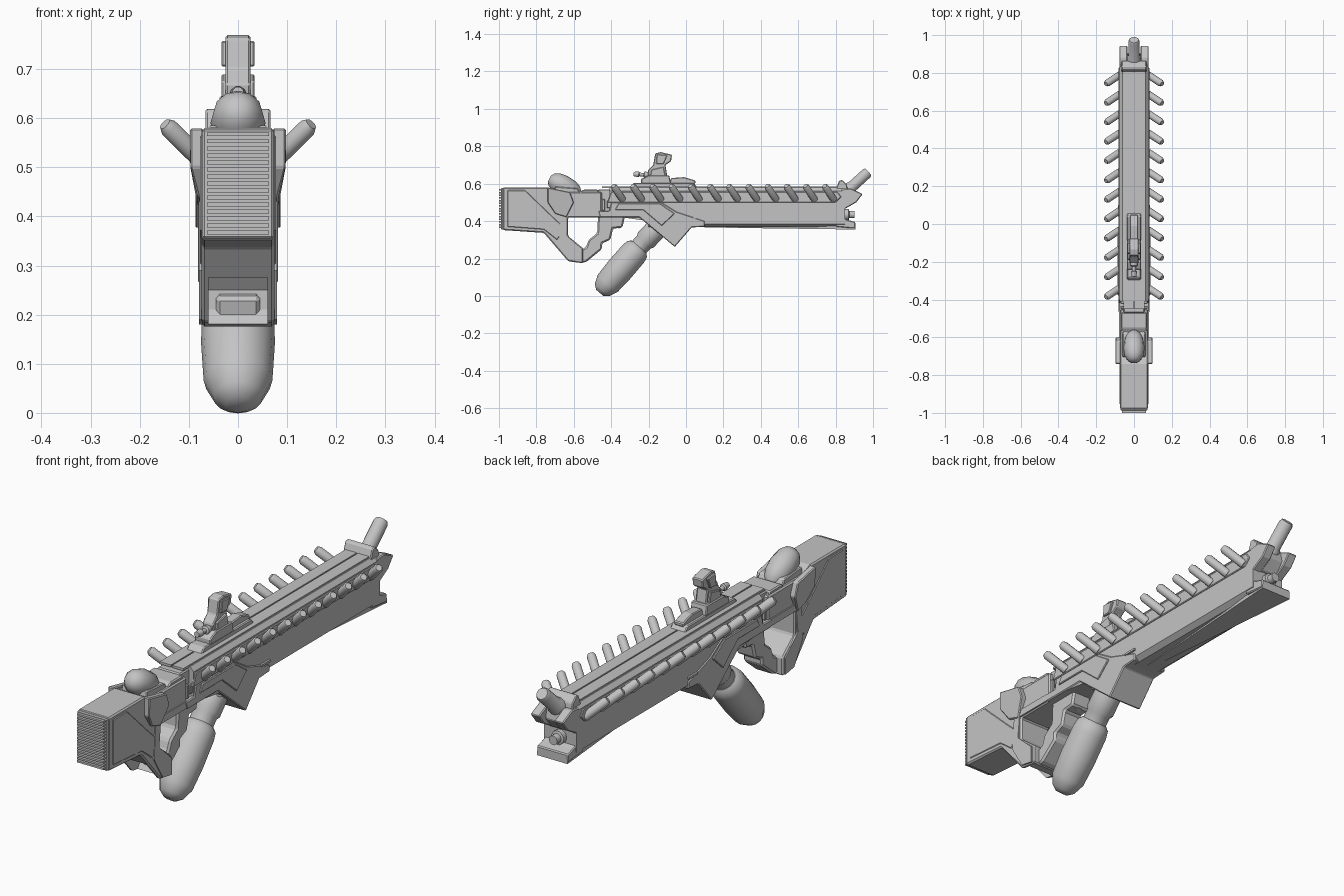
import bpy, bmesh, math
from mathutils import Vector

old = bpy.data.objects.get("Cube")
if old:
    bpy.data.objects.remove(old, do_unlink=True)

grey = bpy.data.materials.new("plain_grey")
grey.use_nodes = True
grey.diffuse_color = (0.55, 0.55, 0.55, 1)
grey.node_tree.nodes["Principled BSDF"].inputs["Base Color"].default_value = (0.55, 0.55, 0.55, 1)


def finish(name, bm, bevel=0.0, smooth=False):
    bmesh.ops.recalc_face_normals(bm, faces=bm.faces)
    mesh = bpy.data.meshes.new(name)
    bm.to_mesh(mesh)
    bm.free()
    obj = bpy.data.objects.new(name, mesh)
    bpy.context.collection.objects.link(obj)
    mesh.materials.append(grey)
    if bevel:
        mod = obj.modifiers.new("edge_bevel", "BEVEL")
        mod.width = bevel
        mod.segments = 1
        mod.limit_method = "ANGLE"
    if smooth:
        bpy.ops.object.select_all(action="DESELECT")
        obj.select_set(True)
        bpy.context.view_layer.objects.active = obj
        bpy.ops.object.shade_smooth_by_angle(angle=math.radians(40))
    return obj


def solid(name, ring_a, ring_b, bevel=0.0):
    """Close two matching outlines into a solid."""
    bm = bmesh.new()
    a = [bm.verts.new(p) for p in ring_a]
    b = [bm.verts.new(p) for p in ring_b]
    bm.faces.new(a)
    bm.faces.new(b[::-1])
    for i in range(len(a)):
        j = (i + 1) % len(a)
        bm.faces.new((a[i], b[i], b[j], a[j]))
    return finish(name, bm, bevel)


def prism(name, outline, x0, x1, bevel=0.0):
    """Side outline of (y, z) points, extruded across x."""
    return solid(name, [(x0, y, z) for y, z in outline], [(x1, y, z) for y, z in outline], bevel)


def slab(name, outline, half, bevel=0.0):
    return prism(name, outline, -half, half, bevel)


def box(name, x, y, z, bevel=0.0):
    return prism(name, [(y[0], z[0]), (y[1], z[0]), (y[1], z[1]), (y[0], z[1])], x[0], x[1], bevel)


def lathe(name, start, end, profile, sides=16):
    """Rings of (position along axis 0..1, radius) between two points."""
    start, end = Vector(start), Vector(end)
    axis = end - start
    turn = axis.to_track_quat("Z", "Y")
    bm = bmesh.new()
    rings = []
    for t, r in profile:
        angles = [math.tau * i / sides for i in range(sides)]
        rings.append([bm.verts.new(start + axis * t + turn @ Vector((r * math.cos(a), r * math.sin(a), 0)))
                      for a in angles])
    for a, b in zip(rings, rings[1:]):
        for i in range(sides):
            j = (i + 1) % sides
            bm.faces.new((a[i], a[j], b[j], b[i]))
    bm.faces.new(rings[0][::-1])
    bm.faces.new(rings[-1])
    return finish(name, bm, smooth=True)


def cut(target, cutter):
    cutter.hide_render = True
    cutter.hide_set(True)
    mod = target.modifiers.new("cut", "BOOLEAN")
    mod.object = cutter
    mod.solver = "EXACT"


# Stock with open loop behind the grip
stock = slab("stock", [(-.98, .58), (-.74, .58), (-.69, .555), (-.45, .555), (-.45, .42), (-.63, .42),
                       (-.63, .32), (-.55, .255), (-.55, .175), (-.63, .185), (-.76, .337), (-.98, .352)],
             .074, .006)
cut(stock, prism("stock_underside_cutter", [(-.74, .25), (-.64, .33), (-.575, .25), (-.575, .21), (-.62, .14)],
                 -.06, .06))

# Butt plate with horizontal ribs
box("butt_plate", (-.072, .072), (-.988, -.975), (.355, .578), .004)
for i in range(15):
    z = .363 + i * .0143
    box(f"butt_rib_{i + 1}", (-.063, .063), (-1.0, -.985), (z, z + .008))

# Raised shoulders, side panels and strut plates on both sides
for side, label in ((1, "left"), (-1, "right")):
    ax, bx = side * .07, side * .098
    shoulder = [(-.74, .58), (-.62, .555), (-.60, .50), (-.64, .42), (-.70, .44), (-.74, .50)]
    inner = [(ax, y, z) for y, z in shoulder]
    outer = [(bx if z > .49 else side * .082, y, z) for y, z in shoulder]
    solid(f"{label}_shoulder", inner, outer, .004)
    prism(f"{label}_stock_panel", [(-.955, .565), (-.86, .565), (-.72, .43), (-.645, .36), (-.69, .30),
                                   (-.76, .355), (-.955, .37)], side * .07, side * .077, .003)
    prism(f"{label}_strut_plate", [(-.67, .43), (-.645, .455), (-.46, .455), (-.46, .425), (-.635, .425),
                                   (-.645, .33), (-.56, .25), (-.56, .18), (-.62, .19), (-.68, .29)],
          side * .07, side * .079)

# Rounded cheek rest and the block ahead of it
lathe("cheek_rest", (0, -.73, .628), (0, -.57, .545),
      [(0, .016), (.06, .034), (.2, .05), (.45, .056), (.75, .05), (.92, .036), (1, .02)], 12)
slab("cheek_rest_base", [(-.71, .54), (-.70, .585), (-.58, .575), (-.56, .54)], .06, .004)
slab("receiver_block", [(-.57, .50), (-.57, .555), (-.55, .568), (-.47, .568), (-.46, .50)], .068, .005)

# Hand grip with finger notches and trigger
slab("hand_grip", [(-.575, .178), (-.535, .18), (-.45, .25), (-.45, .28), (-.405, .30), (-.39, .36), (-.34, .365),
                   (-.325, .43), (-.47, .43), (-.475, .335), (-.52, .30), (-.535, .26), (-.59, .235)],
     .045, .008)
slab("trigger", [(-.37, .42), (-.355, .42), (-.345, .365), (-.36, .36)], .012)

# Main body, a chamfered bar from receiver to nose
half = [(.06, .58), (.077, .562), (.077, .385), (.055, .368)]
section = half + [(-x, z) for x, z in reversed(half)]
solid("main_body", [(x, -.41, z if z > .45 else .43) for x, z in section],
      [(x, -.2, z if z > .45 else .40) for x, z in section])
solid("barrel_housing", [(x, -.2, z) for x, z in section], [(x, .85, z) for x, z in section])
solid("bottom_keel", [(-.012, .1, .366), (.012, .1, .366), (.012, .1, .374), (-.012, .1, .374)],
      [(-.072, .905, .355), (.072, .905, .355), (.072, .905, .374), (-.072, .905, .374)])
slab("nose_lip", [(.80, .37), (.905, .36), (.905, .395), (.87, .405), (.80, .43)], .074, .004)
for label, x0, x1 in (("left", .003, .056), ("right", -.056, -.003)):
    box(f"{label}_top_panel", (x0, x1), (-.45, .86), (.576, .586))
box("receiver_core", (-.055, .055), (-.47, -.39), (.43, .57), .005)

# Receiver side mechanism
for side, label in ((1, "left"), (-1, "right")):
    for i in range(3):
        y = -.475 + i * .026
        box(f"{label}_latch_{i + 1}", sorted((side * .05, side * .072)), (y, y + .016),
            (.445 + i * .012, .525 - i * .008), .003)

# Lower guard, with raised angular plates
slab("lower_guard", [(-.47, .455), (-.46, .42), (-.25, .42), (-.06, .262), (.012, .345), (.03, .366), (.10, .37),
                     (.10, .40), (-.05, .45), (-.13, .50), (-.40, .50), (-.41, .455)], .081, .004)
for side, label in ((1, "left"), (-1, "right")):
    prism(f"{label}_guard_plate", [(-.38, .46), (-.23, .46), (-.13, .375), (-.06, .44), (-.14, .495), (-.36, .495)],
          side * .078, side * .087, .003)
    box(f"{label}_guard_pin", sorted((side * .07, side * .085)), (.04, .10), (.413, .422))
    prism(f"{label}_peg_strip", [(-.42, .50), (.80, .50), (.83, .53), (.81, .556), (-.40, .556)],
          side * .07, side * .082, .003)

# Angled pegs in two mirrored rows
for i in range(12):
    y = .765 - i * .1026
    for side, label in ((1, "left"), (-1, "right")):
        lathe(f"{label}_peg_{i + 1}", (side * .075, y + .025, .515), (side * .149, y - .024, .588),
              [(0, .019), (.9, .019), (1, .013)], 10)

# Drum below the guard, with neck
lathe("drum", (0, -.462, .017), (0, -.25, .262),
      [(0, .025), (.06, .05), (.2, .07), (.5, .075), (.85, .074), (.95, .068), (1, .052)], 16)
lathe("drum_neck", (0, -.27, .24), (0, -.12, .40), [(0, .05), (.3, .05), (.36, .058), (.7, .058), (1, .05)], 12)

# Nose bracket, wings and raised muzzle
slab("nose_bracket", [(.80, .565), (.818, .615), (.835, .62), (.86, .595), (.87, .54), (.84, .51)], .066, .004)
for side, label in ((1, "left"), (-1, "right")):
    prism(f"{label}_nose_wing", [(.83, .57), (.88, .575), (.945, .545), (.91, .50), (.84, .46)],
          side * .035, side * .077, .004)
slab("nose_core", [(.84, .57), (.89, .57), (.90, .52), (.86, .47), (.84, .47)], .04, .004)
lathe("raised_muzzle", (0, .85, .55), (0, .975, .664), [(0, .036), (.25, .036), (.3, .03), (.93, .03), (1, .024)], 14)
lathe("lower_nozzle", (0, .84, .435), (0, .90, .435), [(0, .03), (.5, .03), (.55, .02), (1, .02)], 10)

# Sight rail and sight
slab("sight_rail", [(-.30, .582), (-.28, .605), (.04, .605), (.06, .582)], .036, .004)
slab("sight_base", [(-.24, .60), (-.24, .625), (-.20, .645), (-.09, .645), (-.08, .60)], .038, .004)
slab("sight_body", [(-.20, .63), (-.205, .67), (-.175, .70), (-.165, .762), (-.135, .769), (-.075, .755),
                    (-.08, .72), (-.11, .70), (-.10, .64)], .025, .004)
slab("sight_hood", [(-.16, .705), (-.155, .757), (-.10, .752), (-.12, .705)], .034, .003)
slab("sight_side_guard", [(-.19, .64), (-.185, .675), (-.12, .69), (-.11, .64)], .034, .003)
lathe("sight_eyepiece", (0, -.28, .652), (0, -.19, .645), [(0, .012), (.3, .016), (.35, .01), (.6, .01), (.65, .018), (1, .018)], 10)
slab("front_sight", [(-.09, .60), (-.08, .63), (-.01, .635), (.05, .617), (.05, .60)], .022, .004)
